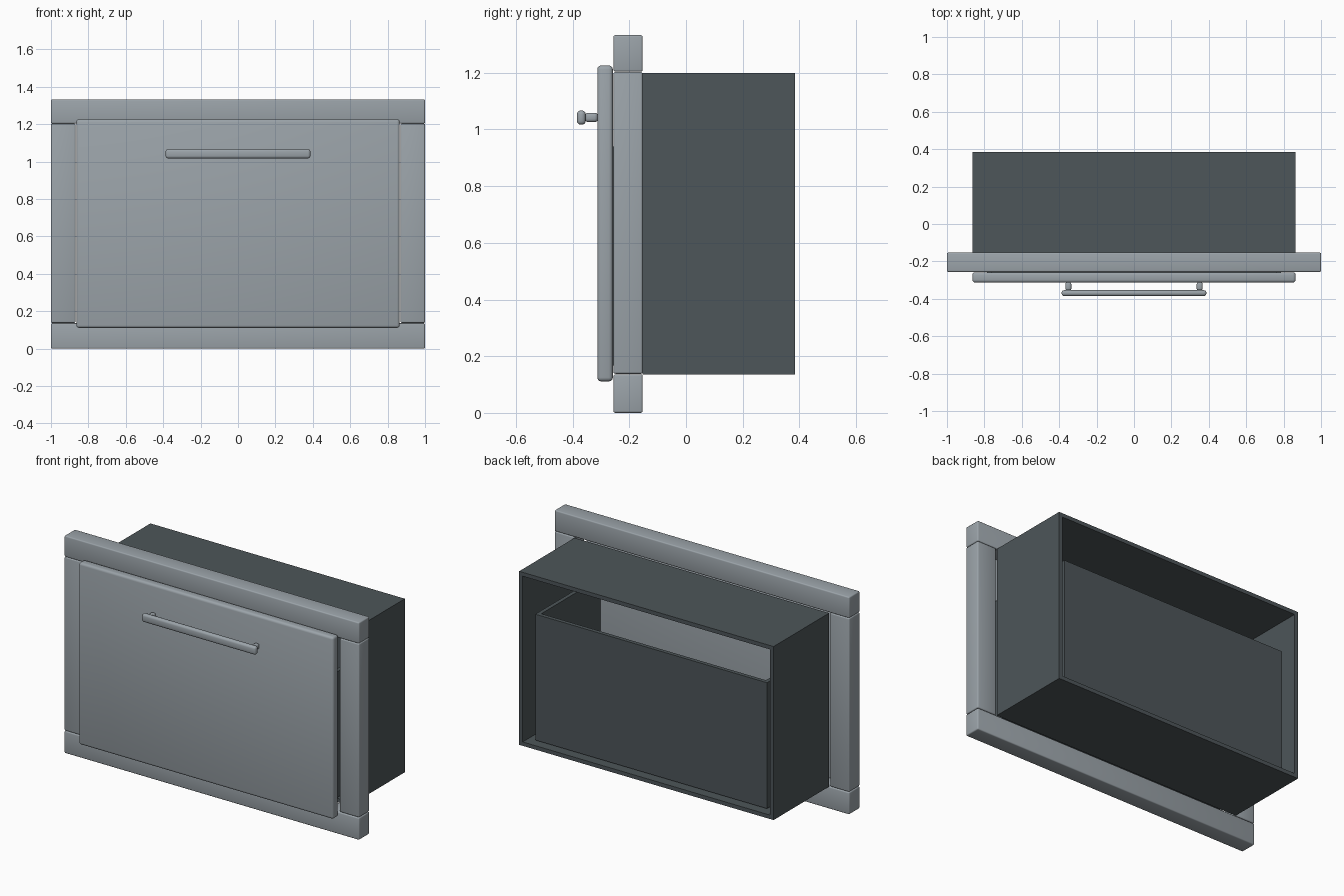
import bpy, math

cube = bpy.data.objects.get("Cube")
if cube:
    bpy.data.objects.remove(cube, do_unlink=True)


def material(name, rgb):
    mat = bpy.data.materials.new(name)
    mat.use_nodes = True
    mat.diffuse_color = (*rgb, 1)
    mat.node_tree.nodes["Principled BSDF"].inputs["Base Color"].default_value = (*rgb, 1)
    return mat


light = material("light grey paint", (0.33, 0.37, 0.40))
dark = material("dark grey board", (0.075, 0.092, 0.10))


def box(name, xs, ys, zs, mat, bevel=0):
    """Box between the given limits on each axis, optionally with rounded edges."""
    lows, highs = zip(xs, ys, zs)
    bpy.ops.mesh.primitive_cube_add(
        size=1, location=[(a + b) / 2 for a, b in zip(lows, highs)])
    ob = bpy.context.object
    ob.name = name
    ob.scale = [b - a for a, b in zip(lows, highs)]
    bpy.ops.object.transform_apply(location=False, rotation=False, scale=True)
    ob.data.materials.append(mat)
    if bevel:
        mod = ob.modifiers.new("rounded edges", "BEVEL")
        mod.width = bevel
        mod.segments = 3
        bpy.ops.object.modifier_apply(modifier=mod.name)
        bpy.ops.object.shade_smooth_by_angle(angle=math.radians(35))
    return ob


# Face frame: two rails with two stiles between them
FRAME_Y = (-0.256, -0.153)
box("bottom_rail", (-1, 1), FRAME_Y, (0, 0.136), light, 0.007)
box("top_rail", (-1, 1), FRAME_Y, (1.204, 1.333), light, 0.007)
for side, s in (("left", 1), ("right", -1)):
    box(side + "_stile", sorted((s * 0.869, s)), FRAME_Y, (0.138, 1.203), light, 0.007)

# Cabinet case: a sleeve open at front and back
W, T = 0.863, 0.024
CASE_Y = (-0.153, 0.384)
LOW, HIGH = 0.136, 1.2
box("case_floor", (-W, W), CASE_Y, (LOW, LOW + T), dark)
box("case_top", (-W, W), CASE_Y, (HIGH - T, HIGH), dark)
for side, s in (("left", 1), ("right", -1)):
    box("case_%s_wall" % side, sorted((s * (W - T), s * W)), CASE_Y,
        (LOW + T, HIGH - T), dark)

# Drawer box: floor, sides and back, open at the top
B, BACK, FRONT = 0.786, 0.338, -0.258
BIN_Z = (0.168, 0.94)
box("drawer_floor", (-B + T, B - T), (FRONT, BACK - T), (BIN_Z[0], BIN_Z[0] + T), dark)
box("drawer_back", (-B + T, B - T), (BACK - T, BACK), BIN_Z, dark)
for side, s in (("left", 1), ("right", -1)):
    box("drawer_%s_side" % side, sorted((s * (B - T), s * B)), (FRONT, BACK), BIN_Z, dark)

# Drawer front with its bar handle
box("drawer_front", (-0.864, 0.864), (-0.313, -0.258), (0.111, 1.226), light, 0.014)
box("handle_bar", (-0.387, 0.387), (-0.385, -0.354), (1.017, 1.067), light, 0.013)
for side, s in (("left", 1), ("right", -1)):
    box("handle_%s_post" % side, sorted((s * 0.335, s * 0.367)), (-0.356, -0.311),
        (1.026, 1.059), light, 0.011)
